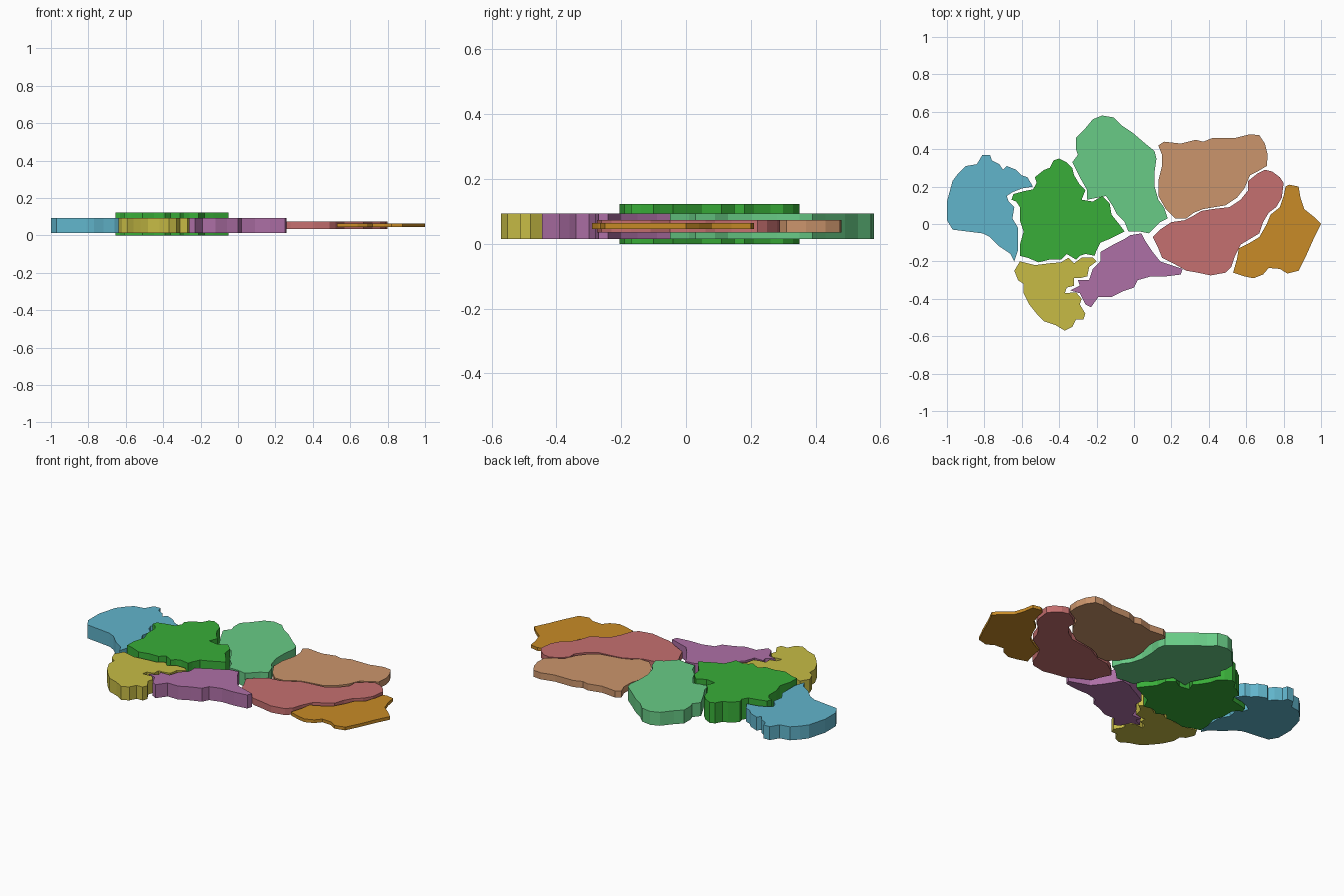
import bpy, bmesh


def slab(name, color, z0, z1, outline):
    """Extrude a flat region outline (x, y points) from z0 up to z1."""
    bm = bmesh.new()
    base = bm.faces.new([bm.verts.new((x, y, z0)) for x, y in outline])
    top = bmesh.ops.extrude_face_region(bm, geom=[base], use_keep_orig=True)["geom"]
    moved = [g for g in top if isinstance(g, bmesh.types.BMVert)]
    bmesh.ops.translate(bm, verts=moved, vec=(0, 0, z1 - z0))
    bmesh.ops.recalc_face_normals(bm, faces=bm.faces)
    mesh = bpy.data.meshes.new(name)
    bm.to_mesh(mesh)
    bm.free()
    mat = bpy.data.materials.new(name + "_color")
    mat.diffuse_color = (*color, 1)
    mesh.materials.append(mat)
    bpy.context.collection.objects.link(bpy.data.objects.new(name, mesh))


# Thickness levels, all centred on the same mid plane
THICK = (0.0, 0.122)
MEDIUM = (0.014, 0.094)
THIN = (0.035, 0.074)
THINNEST = (0.045, 0.064)

# Far west region
slab("west_region", (0.12, 0.46, 0.60), *MEDIUM, [
    (-1, .12), (-.97, .23), (-.94, .27), (-.90, .31), (-.84, .32), (-.81, .37),
    (-.77, .37), (-.76, .34), (-.72, .32), (-.70, .29), (-.68, .31), (-.63, .29),
    (-.60, .26), (-.57, .25), (-.54, .20), (-.60, .19), (-.65, .17), (-.68, .15),
    (-.67, .12), (-.64, .09), (-.65, .03), (-.62, -.02), (-.62, -.08), (-.62, -.14),
    (-.64, -.20), (-.66, -.16), (-.72, -.12), (-.77, -.07), (-.81, -.05),
    (-.89, -.04), (-.97, -.03), (-1, .02)])

# Raised central region
slab("central_region", (0.04, 0.42, 0.04), *THICK, [
    (-.40, .35), (-.36, .33), (-.33, .30), (-.32, .26), (-.29, .21), (-.26, .18),
    (-.28, .13), (-.22, .12), (-.17, .15), (-.13, .11), (-.12, .05), (-.08, 0),
    (-.05, -.04), (-.09, -.06), (-.13, -.08), (-.18, -.10), (-.20, -.14), (-.21, -.17),
    (-.26, -.16), (-.29, -.17), (-.31, -.19), (-.36, -.16), (-.39, -.19), (-.45, -.19),
    (-.51, -.205), (-.57, -.18), (-.61, -.17), (-.61, -.11), (-.59, -.04), (-.61, .02),
    (-.61, .09), (-.63, .12), (-.655, .13), (-.645, .16), (-.59, .175), (-.54, .185),
    (-.52, .22), (-.53, .25), (-.48, .29), (-.45, .30), (-.43, .34)])

# North region
slab("north_region", (0.14, 0.60, 0.24), *MEDIUM, [
    (-.33, .33), (-.30, .37), (-.31, .40), (-.31, .46), (-.27, .50), (-.22, .56),
    (-.17, .58), (-.11, .57), (-.07, .53), (-.01, .49), (.06, .43), (.11, .39),
    (.12, .35), (.11, .28), (.11, .20), (.13, .13), (.16, .09), (.18, .03),
    (.14, .01), (.11, -.02), (.08, -.05), (.03, -.04), (-.03, -.04), (-.05, .01),
    (-.09, .05), (-.11, .09), (-.15, .15), (-.20, .14), (-.25, .13), (-.25, .18),
    (-.29, .25), (-.31, .29)])

# North east region
slab("north_east_region", (0.60, 0.30, 0.15), *THIN, [
    (.13, .42), (.16, .44), (.25, .43), (.33, .45), (.37, .44), (.42, .46),
    (.54, .46), (.62, .48), (.67, .475), (.70, .43), (.715, .37), (.71, .31),
    (.66, .28), (.62, .26), (.59, .19), (.55, .14), (.49, .10), (.43, .09),
    (.37, .08), (.32, .06), (.28, .03), (.22, .03), (.17, .08), (.13, .15),
    (.13, .23), (.15, .31), (.15, .37)])

# East region
slab("east_region", (0.56, 0.16, 0.16), *THIN, [
    (.70, .29), (.74, .28), (.78, .25), (.80, .22), (.79, .14), (.76, .09),
    (.72, .06), (.69, .01), (.67, -.05), (.62, -.08), (.57, -.11), (.54, -.17),
    (.52, -.23), (.49, -.26), (.41, -.275), (.34, -.26), (.28, -.25), (.21, -.21),
    (.15, -.18), (.13, -.13), (.10, -.07), (.14, -.03), (.20, .01), (.27, .02),
    (.31, .04), (.36, .07), (.42, .08), (.51, .09), (.57, .13), (.61, .18),
    (.61, .23), (.66, .27)])

# Far east region
slab("far_east_region", (0.58, 0.26, 0.02), *THINNEST, [
    (.81, .20), (.83, .21), (.88, .20), (.89, .14), (.91, .08), (.96, .04),
    (1, 0), (.96, -.08), (.92, -.17), (.88, -.25), (.82, -.265), (.78, -.24),
    (.72, -.235), (.69, -.27), (.64, -.29), (.59, -.28), (.53, -.26), (.55, -.19),
    (.56, -.13), (.62, -.10), (.67, -.07), (.71, 0), (.73, .05), (.78, .09),
    (.80, .15)])

# South west region
slab("south_west_region", (0.57, 0.50, 0.06), *MEDIUM, [
    (-.64, -.25), (-.61, -.20), (-.53, -.22), (-.45, -.21), (-.39, -.205),
    (-.35, -.18), (-.32, -.21), (-.28, -.18), (-.22, -.18), (-.20, -.20),
    (-.24, -.23), (-.25, -.28), (-.29, -.29), (-.32, -.29), (-.32, -.33),
    (-.36, -.34), (-.37, -.37), (-.31, -.365), (-.28, -.40), (-.29, -.43),
    (-.26, -.48), (-.27, -.51), (-.31, -.51), (-.33, -.55), (-.37, -.57),
    (-.42, -.54), (-.48, -.52), (-.52, -.48), (-.56, -.43), (-.59, -.37),
    (-.59, -.32), (-.62, -.30)])

# South region
slab("south_region", (0.42, 0.16, 0.38), *MEDIUM, [
    (.04, -.05), (.06, -.09), (.10, -.15), (.14, -.20), (.20, -.22), (.26, -.24),
    (.25, -.27), (.17, -.28), (.09, -.28), (.02, -.30), (0, -.34), (-.06, -.36),
    (-.12, -.39), (-.19, -.39), (-.23, -.445), (-.26, -.43), (-.29, -.37),
    (-.34, -.355), (-.29, -.33), (-.30, -.30), (-.24, -.30), (-.22, -.24),
    (-.18, -.20), (-.18, -.15), (-.11, -.11), (-.05, -.08), (-.02, -.06)])
